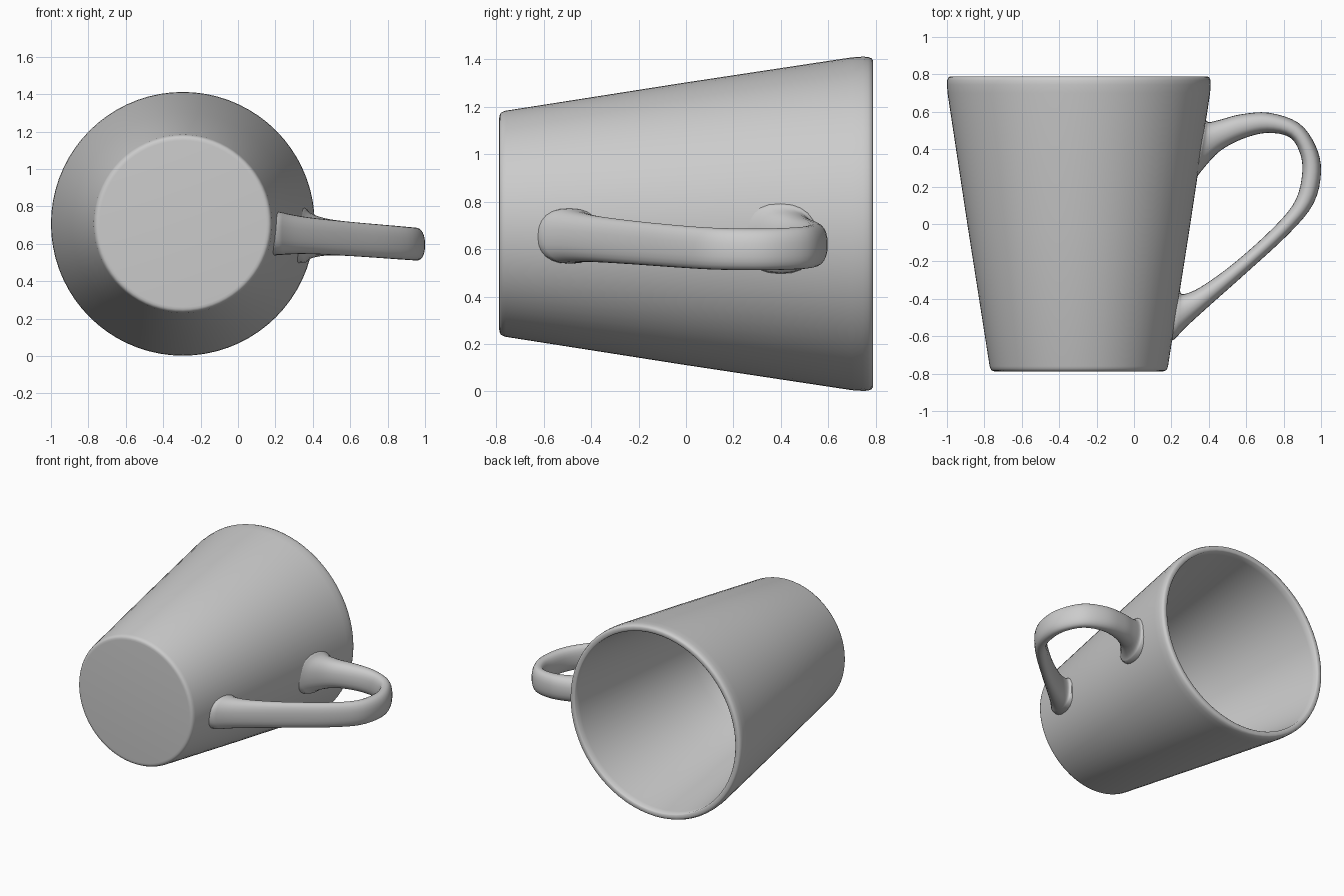
import bpy, bmesh, math
from mathutils import Vector

cube = bpy.data.objects.get("Cube")
if cube:
    bpy.data.objects.remove(cube)

AXIS_X, AXIS_Z = -0.295, 0.707

grey = bpy.data.materials.new("plain grey")
grey.use_nodes = True
grey.diffuse_color = (0.6, 0.6, 0.6, 1)
grey.node_tree.nodes["Principled BSDF"].inputs["Base Color"].default_value = (0.6, 0.6, 0.6, 1)


def skin_rings(name, rings, capped):
    """Join successive closed rings of points, closing the ends if capped."""
    bm = bmesh.new()
    loops = [[bm.verts.new(p) for p in ring] for ring in rings]
    n = len(loops[0])
    for a, b in zip(loops, loops[1:]):
        for i in range(n):
            j = (i + 1) % n
            bm.faces.new((a[i], a[j], b[j], b[i]))
    if capped:
        bm.faces.new(loops[0])
        bm.faces.new(loops[-1])
    bmesh.ops.recalc_face_normals(bm, faces=bm.faces)
    mesh = bpy.data.meshes.new(name)
    bm.to_mesh(mesh)
    bm.free()
    mesh.materials.append(grey)
    obj = bpy.data.objects.new(name, mesh)
    bpy.context.collection.objects.link(obj)
    bpy.ops.object.select_all(action='DESELECT')
    obj.select_set(True)
    bpy.context.view_layer.objects.active = obj
    bpy.ops.object.shade_smooth_by_angle(angle=math.radians(50))


def circle(radius, y, n=72):
    turn = [2 * math.pi * i / n for i in range(n)]
    return [(AXIS_X + radius * math.cos(t), y, AXIS_Z + radius * math.sin(t)) for t in turn]


def wall_radius(y):
    return 0.477 + (y + 0.76) * 0.1545


# Cup lying on its side: base, tapered wall, rounded rim, hollow with a rounded floor (radius, y)
profile = [(0.445, -0.788), (0.457, -0.787), (0.467, -0.782), (0.473, -0.772), (0.477, -0.76),
           (0.594, -0.014), (0.702, 0.7), (0.705, 0.745), (0.704, 0.768), (0.698, 0.783),
           (0.69, 0.788), (0.667, 0.788), (0.66, 0.782), (0.656, 0.74),
           (0.545, -0.014), (0.49, -0.36), (0.465, -0.47), (0.43, -0.55),
           (0.38, -0.61), (0.3, -0.65), (0.15, -0.67)]
skin_rings("cup", [circle(r, y) for r, y in profile], True)

# Handle stations: outer edge (x, y), inner edge (x, y), half height; flared feet at both ends
stations = [(0.385, 0.555, 0.325, 0.235, 0.15), (0.405, 0.545, 0.37, 0.295, 0.122),
            (0.47, 0.56, 0.46, 0.39, 0.1), (0.57, 0.586, 0.58, 0.455, 0.092),
            (0.72, 0.595, 0.71, 0.487, 0.09), (0.88, 0.54, 0.83, 0.465, 0.089),
            (0.97, 0.42, 0.885, 0.385, 0.088), (1.0, 0.28, 0.9, 0.28, 0.088),
            (0.96, 0.11, 0.865, 0.13, 0.088), (0.83, -0.05, 0.755, -0.01, 0.089),
            (0.6, -0.262, 0.54, -0.205, 0.092), (0.4, -0.44, 0.36, -0.335, 0.098),
            (0.28, -0.55, 0.265, -0.375, 0.108), (0.205, -0.63, 0.245, -0.355, 0.117)]


def spline(points, steps=4):
    """Catmull-Rom interpolation through the stations."""
    pts = [Vector(p) for p in points]
    pts = [pts[0]] + pts + [pts[-1]]
    out = []
    for a, b, c, d in zip(pts, pts[1:], pts[2:], pts[3:]):
        for k in range(steps):
            t = k / steps
            out.append(b + (c - a) * (t / 2) + (a * 2 - b * 5 + c * 4 - d) * (t * t / 2)
                       + (b * 3 - a - c * 3 + d) * (t ** 3 / 2))
    return out + [pts[-1]]


def handle_ring(s, n=24):
    outer, inner = Vector((s[0], s[1])), Vector((s[2], s[3]))
    mid, half = (outer + inner) / 2, (outer - inner) / 2
    ring = []
    for i in range(n):
        t = 2 * math.pi * i / n
        c, v = (math.copysign(abs(f(t)) ** 0.85, f(t)) for f in (math.cos, math.sin))
        p = mid + half * c
        ring.append((p.x, p.y, 0.595 + (1 - p.x) * 0.078 + s[4] * v))
    return ring


def seat_on_wall(ring):
    """Sink an end ring just under the cup's outer wall."""
    return [(AXIS_X + math.sqrt(wall_radius(y) ** 2 - (z - AXIS_Z) ** 2) - 0.01, y, z)
            for x, y, z in ring]


rings = [handle_ring(s) for s in spline(stations)]
rings[0], rings[-1] = seat_on_wall(rings[0]), seat_on_wall(rings[-1])
skin_rings("handle", rings, False)
